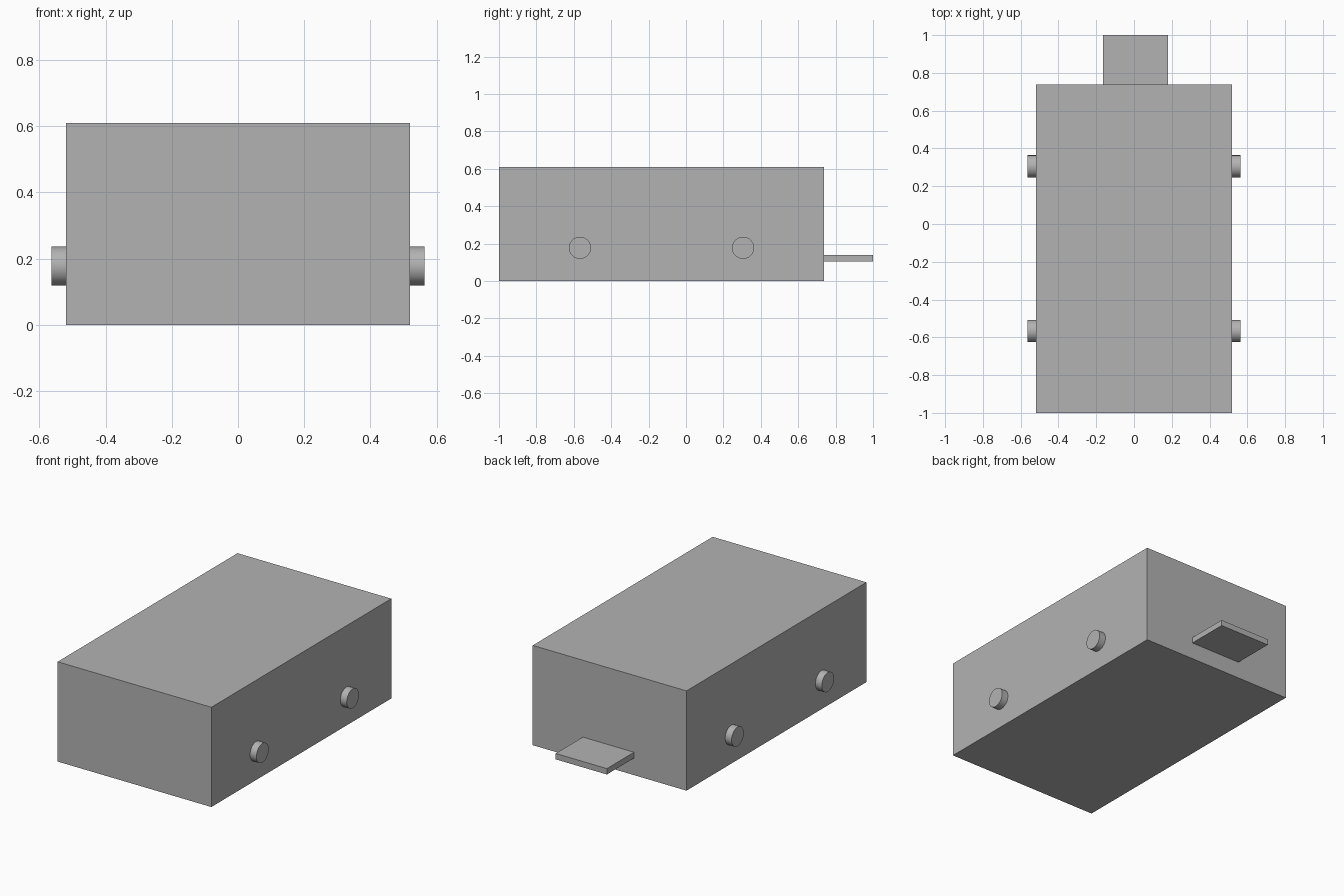
import bpy
from math import pi

cube = bpy.data.objects.get("Cube")
if cube:
    bpy.data.objects.remove(cube, do_unlink=True)

# One plain grey for everything
grey = bpy.data.materials.new("plain_grey")
grey.use_nodes = True
colour = (0.45, 0.45, 0.45, 1)
grey.diffuse_color = colour
grey.node_tree.nodes["Principled BSDF"].inputs["Base Color"].default_value = colour


def finish(name):
    obj = bpy.context.object
    obj.name = name
    obj.data.materials.append(grey)
    return obj


def box(name, low, high):
    centre = [(a + b) / 2 for a, b in zip(low, high)]
    bpy.ops.mesh.primitive_cube_add(size=1, location=centre)
    obj = finish(name)
    obj.scale = [b - a for a, b in zip(low, high)]
    bpy.ops.object.transform_apply(location=False, rotation=False, scale=True)


def peg(name, side, y):
    inner, outer = 0.5, 0.563
    bpy.ops.mesh.primitive_cylinder_add(
        vertices=48, radius=0.059, depth=outer - inner,
        location=(side * (inner + outer) / 2, y, 0.177), rotation=(0, pi / 2, 0))
    finish(name)
    bpy.ops.object.shade_smooth_by_angle()


# Main block and the flat tab at its back
box("body", (-0.52, -1, 0), (0.52, 0.738, 0.61))
box("back_tab", (-0.165, 0.73, 0.104), (0.181, 1, 0.14))

# Round side pegs
for end, y in (("front", -0.567), ("back", 0.305)):
    for side_name, side in (("left", 1), ("right", -1)):
        peg(f"{end}_{side_name}_peg", side, y)
